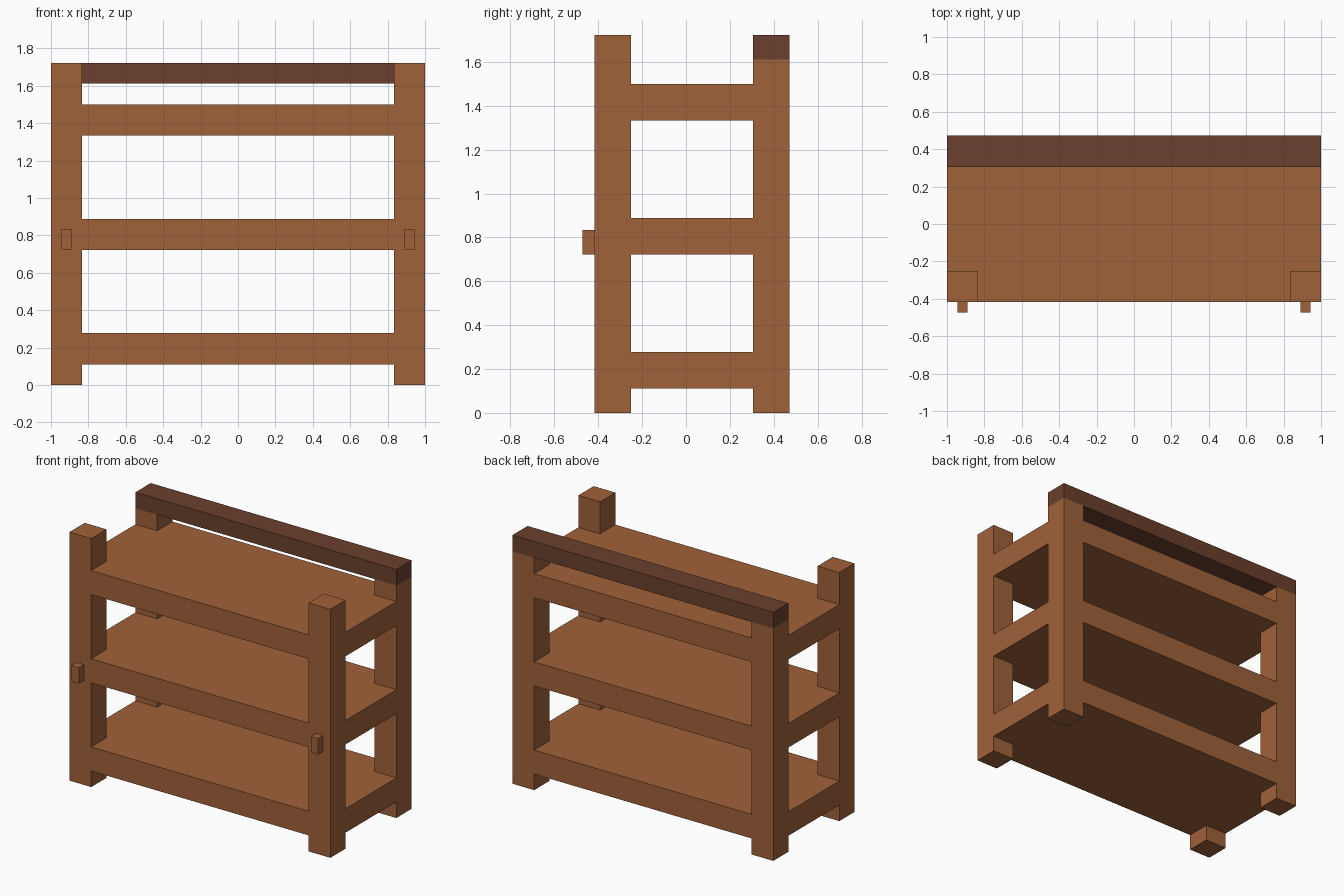
import bpy
import bmesh
from mathutils import Vector

cube = bpy.data.objects.get("Cube")
if cube:
    bpy.data.objects.remove(cube, do_unlink=True)

U = 1 / 18  # building unit: the rack is 36 units wide


def material(name, color):
    mat = bpy.data.materials.new(name)
    mat.use_nodes = True
    mat.diffuse_color = color
    mat.node_tree.nodes["Principled BSDF"].inputs["Base Color"].default_value = color
    return mat


wood = material("warm_brown_wood", (0.352, 0.122, 0.042, 1))
dark_wood = material("dark_brown_wood", (0.147, 0.051, 0.026, 1))


def prism(name, outline, z0, z1, mat):
    """Extrude a plan outline, given in units, from z0 to z1."""
    bm = bmesh.new()
    face = bm.faces.new([bm.verts.new((x * U, y * U, z0 * U)) for x, y in outline])
    top = bmesh.ops.extrude_face_region(bm, geom=[face])["geom"]
    bmesh.ops.translate(bm, vec=Vector((0, 0, (z1 - z0) * U)),
                        verts=[v for v in top if isinstance(v, bmesh.types.BMVert)])
    bmesh.ops.recalc_face_normals(bm, faces=bm.faces)
    mesh = bpy.data.meshes.new(name)
    bm.to_mesh(mesh)
    bm.free()
    mesh.materials.append(mat)
    obj = bpy.data.objects.new(name, mesh)
    bpy.context.scene.collection.objects.link(obj)
    return obj


def box(name, x, y, z, mat):
    (x0, x1), (y0, y1) = x, y
    return prism(name, [(x0, y0), (x1, y0), (x1, y1), (x0, y1)], *z, mat)


HALF, POST = 18, 3
FRONT, BACK = -7.5, 8.5
TOP, RAIL_BOTTOM = 31, 29
inner = HALF - POST
front_in, back_in = FRONT + POST, BACK - POST

# Corner posts and front pegs
for side, s in (("left", 1), ("right", -1)):
    span = sorted((s * inner, s * HALF))
    box(f"front_{side}_post", span, (FRONT, front_in), (0, TOP), wood)
    box(f"back_{side}_post", span, (back_in, BACK), (0, RAIL_BOTTOM), wood)
    box(f"{side}_peg", sorted((s * 16, s * 17)), (FRONT - 1, FRONT), (13, 15), wood)

# Shelves, notched at the corners to fit around the posts
right_half = [(inner, FRONT), (inner, front_in), (HALF, front_in),
              (HALF, back_in), (inner, back_in), (inner, BACK)]
outline = right_half + [(-x, y) for x, y in reversed(right_half)]
for name, z in (("bottom", 2), ("middle", 13), ("top", 24)):
    prism(f"{name}_shelf", outline, z, z + 3, wood)

# Dark rail resting on the back posts
box("back_rail", (-HALF, HALF), (back_in, BACK), (RAIL_BOTTOM, TOP), dark_wood)
